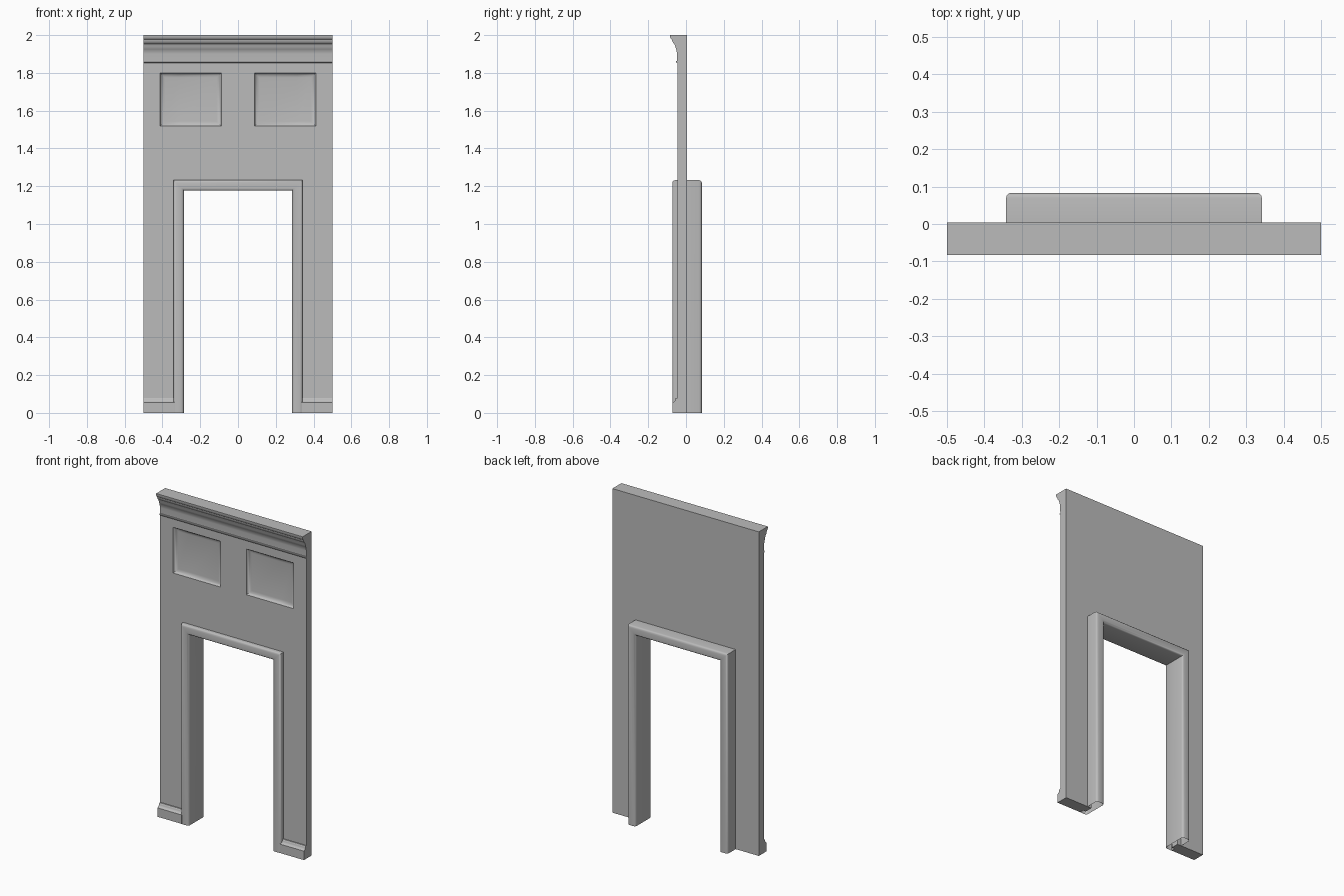
import bpy, bmesh, math

if "Cube" in bpy.data.objects:
    bpy.data.objects.remove(bpy.data.objects["Cube"], do_unlink=True)

GREY = (0.5, 0.5, 0.5, 1)
mat = bpy.data.materials.new("plain_grey")
mat.use_nodes = True
mat.diffuse_color = GREY
mat.node_tree.nodes["Principled BSDF"].inputs["Base Color"].default_value = GREY

BACK, FRONT = 0.004, -0.045


def finish(bm, name, smooth=40):
    bmesh.ops.recalc_face_normals(bm, faces=bm.faces)
    mesh = bpy.data.meshes.new(name)
    bm.to_mesh(mesh)
    bm.free()
    mesh.materials.append(mat)
    ob = bpy.data.objects.new(name, mesh)
    bpy.context.collection.objects.link(ob)
    bpy.ops.object.select_all(action="DESELECT")
    ob.select_set(True)
    bpy.context.view_layer.objects.active = ob
    bpy.ops.object.shade_smooth_by_angle(angle=math.radians(smooth))
    return ob


def loft(name, rings, caps):
    """Join matching closed rings of points into a skin."""
    bm = bmesh.new()
    loops = [[bm.verts.new(p) for p in ring] for ring in rings]
    n = len(loops[0])
    for a, b in zip(loops, loops[1:]):
        for i in range(n):
            j = (i + 1) % n
            bm.faces.new((a[i], a[j], b[j], b[i]))
    if caps:
        bm.faces.new(loops[0])
        bm.faces.new(loops[-1])
    return finish(bm, name)


def moulding(name, profile, x0, x1):
    return loft(name, [[(x, y, z) for y, z in profile] for x in (x0, x1)], True)


# Wall slab with a doorway and two sunken panels
xs = [-0.5, -0.412, -0.315, -0.088, 0.088, 0.315, 0.412, 0.5]
zs = [0, 1.2, 1.518, 1.8, 2]
bm = bmesh.new()
grid = [[bm.verts.new((x, FRONT, z)) for x in xs] for z in zs]
panels = []
for r in range(len(zs) - 1):
    for c in range(len(xs) - 1):
        if r == 0 and 2 <= c <= 4:
            continue
        # the panel and doorway edges share columns, so panels span two cells
        f = bm.faces.new((grid[r][c], grid[r][c + 1], grid[r + 1][c + 1], grid[r + 1][c]))
        if r == 2 and c in (1, 2, 4, 5):
            panels.append(f)
bmesh.ops.delete(bm, geom=[v for v in bm.verts if not v.link_faces], context="VERTS")
bm.normal_update()
geo = bmesh.ops.extrude_face_region(bm, geom=bm.faces[:], use_keep_orig=True)["geom"]
for v in geo:
    if isinstance(v, bmesh.types.BMVert):
        v.co.y = BACK
bmesh.ops.recalc_face_normals(bm, faces=bm.faces)
for width, drop in ((0.004, 0.008), (0.006, 0.005), (0.008, 0.003), (0.007, 0.001)):
    bmesh.ops.inset_region(bm, faces=panels, thickness=width, depth=0, use_even_offset=True)
    for v in {v for f in panels for v in f.verts}:
        v.co.y += drop
finish(bm, "wall")

# Door frame: rounded section swept round the opening, open at the floor
W, Y0, Y1, R = 0.055, -0.072, 0.0835, 0.014
section = []
for cx, cy, start in ((W - R, Y1 - R, 0), (R, Y1 - R, 90), (R, Y0 + R, 180), (W - R, Y0 + R, 270)):
    for k in range(4):
        a = math.radians(start + 30 * k)
        section.append((cx + R * math.cos(a), cy + R * math.sin(a)))
IX, IZ = 0.287, 1.177
path = [(-IX, 0, -1, 0), (-IX, IZ, -1, 1), (IX, IZ, 1, 1), (IX, 0, 1, 0)]
loft("door_frame", [[(x + d * dx, y, z + d * dz) for d, y in section]
                    for x, z, dx, dz in path], False)

# Cornice with a coved face and a small bead below
cornice = [(FRONT, 2), (-0.0835, 2), (-0.0835, 1.988), (-0.079, 1.98), (-0.074, 1.976),
           (-0.073, 1.968), (-0.066, 1.956), (-0.062, 1.954), (-0.056, 1.938),
           (-0.053, 1.925), (-0.05, 1.922), (-0.048, 1.9), (-0.047, 1.864),
           (-0.052, 1.863), (-0.053, 1.858), (-0.05, 1.854), (FRONT, 1.852)]
moulding("cornice", cornice, -0.5, 0.5)

# Skirting either side of the frame
skirting = [(FRONT, 0), (-0.071, 0), (-0.071, 0.055), (-0.066, 0.058),
            (-0.06, 0.062), (-0.057, 0.07), (-0.056, 0.076), (-0.052, 0.08), (FRONT, 0.08)]
for side, name in ((1, "left_skirting"), (-1, "right_skirting")):
    moulding(name, skirting, side * 0.335, side * 0.5)
